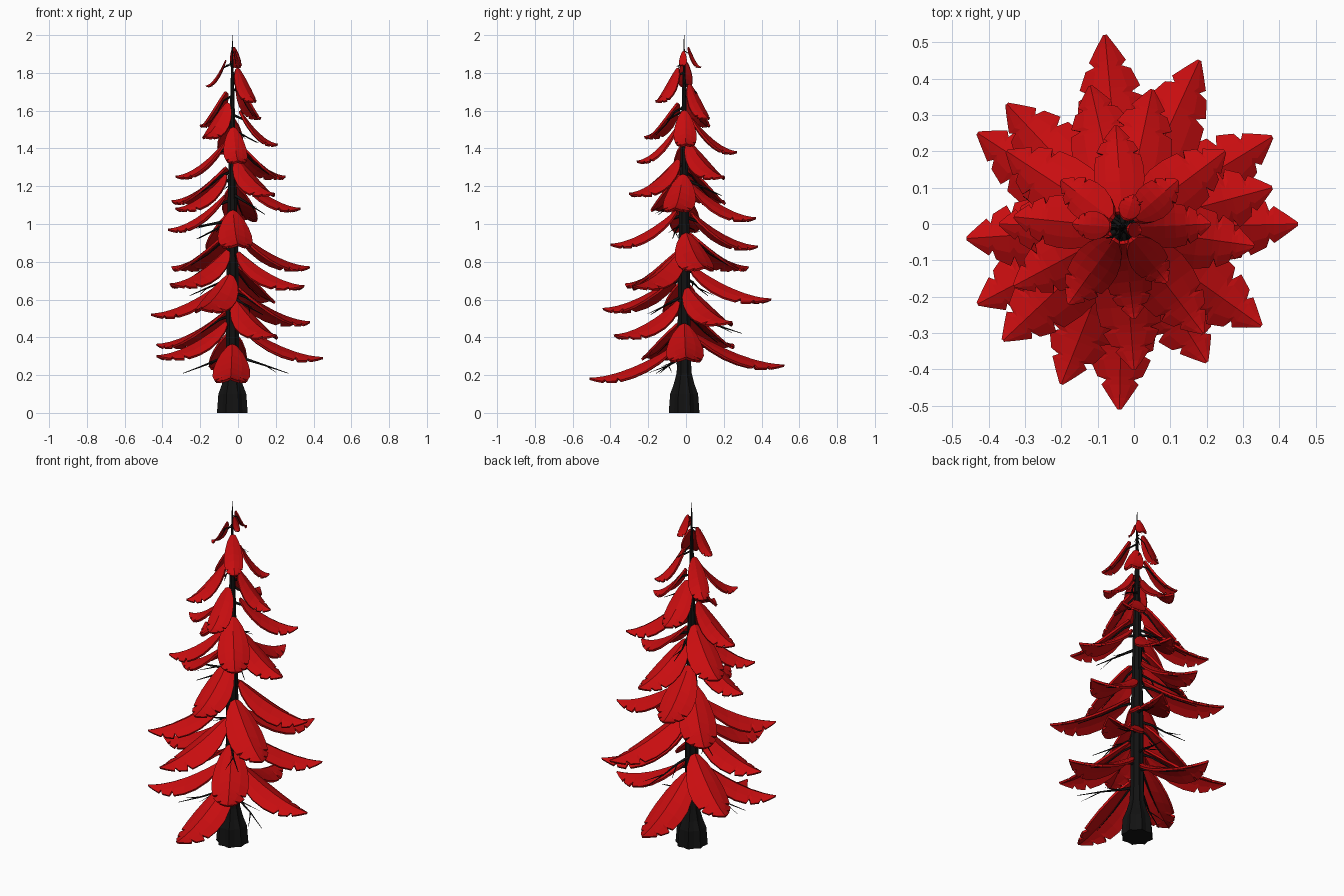
import bpy, bmesh, math, random
from mathutils import Vector

random.seed(4)
if "Cube" in bpy.data.objects:
    bpy.data.objects.remove(bpy.data.objects["Cube"], do_unlink=True)

AXIS = Vector((-0.03, -0.01, 0))


def material(name, color):
    m = bpy.data.materials.new(name)
    m.use_nodes = True
    m.diffuse_color = color
    m.node_tree.nodes["Principled BSDF"].inputs["Base Color"].default_value = color
    return m


RED = material("red foliage", (0.58, 0.004, 0.005, 1))
BARK = material("black bark", (0.006, 0.006, 0.006, 1))


def mesh_object(name, bm, mat):
    bmesh.ops.recalc_face_normals(bm, faces=bm.faces)
    me = bpy.data.meshes.new(name)
    bm.to_mesh(me)
    bm.free()
    me.materials.append(mat)
    ob = bpy.data.objects.new(name, me)
    bpy.context.collection.objects.link(ob)
    return ob


# Trunk: fluted rings, flared at the foot and tapering to a spike
def build_trunk():
    profile = [(0, .088), (.1, .08), (.15, .06), (.21, .043), (.3, .038), (.8, .034),
               (1.2, .025), (1.5, .017), (1.75, .01), (1.88, .005), (2, .0015)]
    sides = 16
    bm = bmesh.new()
    rings = []
    for z, r in profile:
        ring = []
        for i in range(sides):
            a = math.tau * i / sides
            rr = r * (1 if i % 2 else .86)
            ring.append(bm.verts.new(AXIS + Vector((rr * math.cos(a), rr * math.sin(a), z))))
        rings.append(ring)
    for lo, hi in zip(rings, rings[1:]):
        for i in range(sides):
            j = (i + 1) % sides
            bm.faces.new((lo[i], lo[j], hi[j], hi[i]))
    bm.faces.new(rings[0][::-1])
    bm.faces.new(rings[-1])
    mesh_object("trunk", bm, BARK)


# Bough outline: (distance along, half width), with torn notches near the tip
OUTLINE = [(0, .25), (.08, .6), (.2, .85), (.35, 1), (.5, 1), (.64, .9), (.67, .58),
           (.7, .84), (.8, .62), (.82, .36), (.85, .5), (.93, .25), (1, .02)]
ACROSS = (-1, -.55, 0, .55, 1)


def ridge_point(start, tip, t):
    p = start.lerp(tip, t)
    p.z = tip.z + (start.z - tip.z) * (1 - t) ** 1.7
    return p


def build_bough(number, x, y, z):
    tip = Vector((x, y, z))
    out = Vector((x, y, 0)) - AXIS
    length = out.length
    out.normalize()
    side = Vector((-out.y, out.x, 0))
    width = min(.01 + .2 * length, .096)
    start = AXIS + out * min(.04, .25 * length)
    start.z = z + min(.04 + .7 * length, .18)
    bm = bmesh.new()
    rows = []
    for t, w in OUTLINE:
        p = ridge_point(start, tip, t)
        rows.append([bm.verts.new(p + side * (u * w * width)
                                  - Vector((0, 0, .5 * width * w * abs(u) ** 1.3)))
                     for u in ACROSS])
    for a, b in zip(rows, rows[1:]):
        for i in range(len(ACROSS) - 1):
            bm.faces.new((a[i], a[i + 1], b[i + 1], b[i]))
    ob = mesh_object(f"bough_{number}", bm, RED)
    mod = ob.modifiers.new("thickness", 'SOLIDIFY')
    mod.thickness = .012 if length > .15 else .006
    mod.offset = 0
    # Supporting branch tucked under the foliage
    root = AXIS + Vector((0, 0, start.z - .02))
    pts = [root] + [ridge_point(start, tip, t) - Vector((0, 0, .018)) for t in (.1, .35, .65)]
    add_twig(pts, .009 * min(1, length / .3))


# Branches: tapered tubes collected in one curve
twigs = bpy.data.curves.new("branches", 'CURVE')
twigs.dimensions = '3D'
twigs.bevel_depth = 1
twigs.bevel_resolution = 0
twigs.use_fill_caps = True


def add_twig(points, radius):
    s = twigs.splines.new('POLY')
    s.points.add(len(points) - 1)
    for i, p in enumerate(points):
        s.points[i].co = (*p, 1)
        s.points[i].radius = radius * (1 - .85 * i / (len(points) - 1))


# Bare branch with small forks
def bare_branch(angle, length, z, drop):
    a = math.radians(angle)
    out = Vector((math.cos(a), math.sin(a), 0))
    side = Vector((-out.y, out.x, 0))
    pts = [AXIS + out * (length * t) + side * random.uniform(-.012, .012)
           + Vector((0, 0, z - drop * t)) for t in (0, .3, .6, 1)]
    add_twig(pts, .01 * min(1, length / .2))
    for k, s in ((1, 1), (2, -1)):
        end = pts[k] + (out * .28 + side * s * .2) * length - Vector((0, 0, .25 * drop + .012))
        add_twig([pts[k], end], .004)


build_trunk()

# Bough tips, from the ground up
TIPS = [
    (.45, 0, .29), (-.04, -.51, .18), (-.08, .52, .25), (-.43, -.22, .3), (-.43, .25, .36),
    (.2, -.38, .41), (.38, .24, .48), (-.46, -.04, .52), (-.2, -.44, .55), (.18, .45, .6),
    (.35, -.28, .67), (-.36, -.32, .68), (-.35, .33, .77), (.38, .1, .77), (-.12, .38, .88),
    (0, -.4, .89), (-.37, 0, .97), (.05, .37, 1.03), (.33, -.06, 1.08), (-.33, -.17, 1.08),
    (-.35, .2, 1.12), (.19, -.3, 1.16), (.25, .2, 1.25), (-.33, .02, 1.25), (0, -.26, 1.33),
    (-.05, .27, 1.38), (.21, 0, 1.42), (-.18, -.22, 1.46), (-.2, .12, 1.52), (.12, .12, 1.56),
    (.09, -.16, 1.65), (-.17, 0, 1.73), (0, .08, 1.83), (.02, -.02, 1.84)]
for n, tip in enumerate(TIPS, 1):
    build_bough(n, *tip)

# Bare branches: heading, length, height, drop
BARE = [(-25, .33, .31, .1), (205, .29, .31, .1), (75, .32, .52, .1), (-50, .24, .62, .1),
        (200, .2, 1.02, .1), (-40, .22, 1.16, .11), (150, .26, .72, .1), (100, .2, 1.24, .09),
        (175, .32, 1.02, .06), (20, .15, 1.5, .07), (250, .12, 1.6, .06), (60, .09, 1.75, .06),
        (230, .06, 1.86, .03)]
for b in BARE:
    bare_branch(*b)

branches = bpy.data.objects.new("branches", twigs)
twigs.materials.append(BARK)
bpy.context.collection.objects.link(branches)
